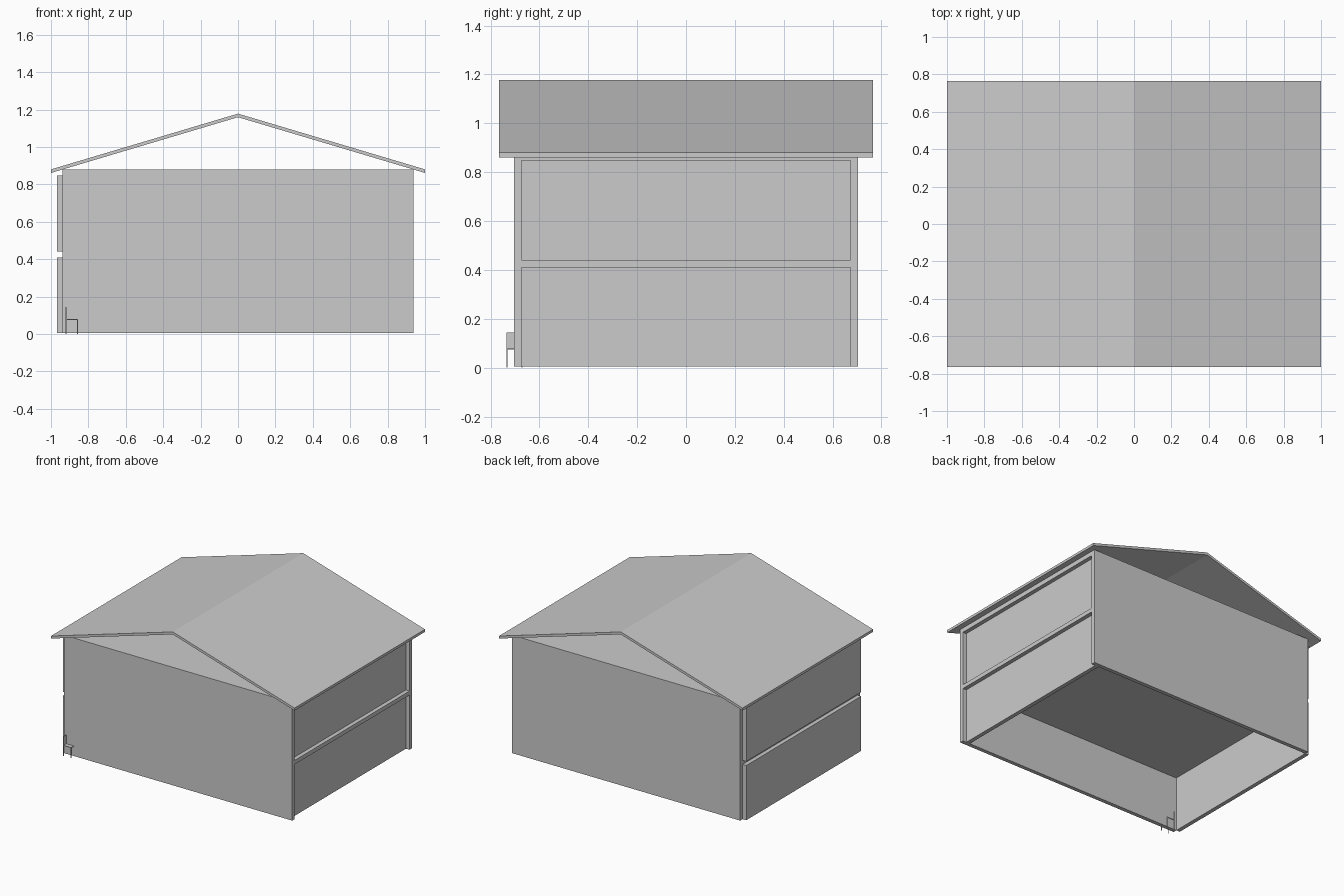
import bpy
import bmesh

old = bpy.data.objects.get("Cube")
if old:
    bpy.data.objects.remove(old, do_unlink=True)

GREY = (0.6, 0.6, 0.6, 1.0)
plaster = bpy.data.materials.new("light_grey")
plaster.use_nodes = True
plaster.diffuse_color = GREY
plaster.node_tree.nodes["Principled BSDF"].inputs["Base Color"].default_value = GREY


def finish(name, bm):
    bmesh.ops.recalc_face_normals(bm, faces=bm.faces)
    mesh = bpy.data.meshes.new(name)
    bm.to_mesh(mesh)
    bm.free()
    mesh.materials.append(plaster)
    obj = bpy.data.objects.new(name, mesh)
    bpy.context.scene.collection.objects.link(obj)
    return obj


def box(name, x, y, z):
    """Box from (low, high) ranges on each axis."""
    bm = bmesh.new()
    bmesh.ops.create_cube(bm, size=1)
    for v in bm.verts:
        v.co = [low + (c + 0.5) * (high - low)
                for c, (low, high) in zip(v.co, (x, y, z))]
    return finish(name, bm)


def extrude_profile(name, profile, y0, y1):
    """Closed x-z profile pulled along y."""
    bm = bmesh.new()
    face = bm.faces.new([bm.verts.new((x, y0, z)) for x, z in profile])
    pulled = bmesh.ops.extrude_face_region(bm, geom=[face])["geom"]
    for v in pulled:
        if isinstance(v, bmesh.types.BMVert):
            v.co.y = y1
    return finish(name, bm)


LENGTH, OUTER, INNER = 0.937, 0.703, 0.674   # half sizes of the shell
BASE, THICK = 0.004, 0.03
LOWER = (BASE, 0.41)
UPPER = (0.44, 0.847)
TOP = 0.88

# Long walls
box("front_wall", (-LENGTH, LENGTH), (-OUTER, -INNER), (BASE, TOP))
box("back_wall", (-LENGTH, LENGTH), (INNER, OUTER), (BASE, TOP))

# Floor slabs between them
box("middle_floor", (-LENGTH, LENGTH), (-INNER, INNER), (LOWER[1], UPPER[0]))
box("attic_floor", (-LENGTH, LENGTH), (-INNER, INNER), (UPPER[1], TOP))

# End panels: proud on the right end, recessed on the left end
for storey, height in (("lower", LOWER), ("upper", UPPER)):
    box(storey + "_right_panel", (-LENGTH - THICK, -LENGTH), (-INNER, INNER), height)
    box(storey + "_left_panel", (LENGTH - 2 * THICK, LENGTH - THICK), (-INNER, INNER), height)

# Open gable roof
EAVE, RIDGE, ROOF_THICK = 0.88, 1.178, 0.019
extrude_profile("roof", [
    (-1, EAVE), (0, RIDGE), (1, EAVE),
    (1, EAVE - ROOF_THICK), (0, RIDGE - ROOF_THICK), (-1, EAVE - ROOF_THICK),
], -0.765, 0.765)

# Small chair at the front corner
CX, CY, SEAT, ROD = (-0.922, -0.856), (-0.735, -0.669), 0.075, 0.004
box("chair_seat", CX, CY, (SEAT, SEAT + ROD))
box("chair_back", (CX[0], CX[0] + ROD), CY, (SEAT, 0.144))
for x_name, x in (("right", CX[0]), ("left", CX[1] - ROD)):
    for y_name, y in (("front", CY[0]), ("back", CY[1] - ROD)):
        box(f"chair_{y_name}_{x_name}_leg", (x, x + ROD), (y, y + ROD), (0, SEAT))
